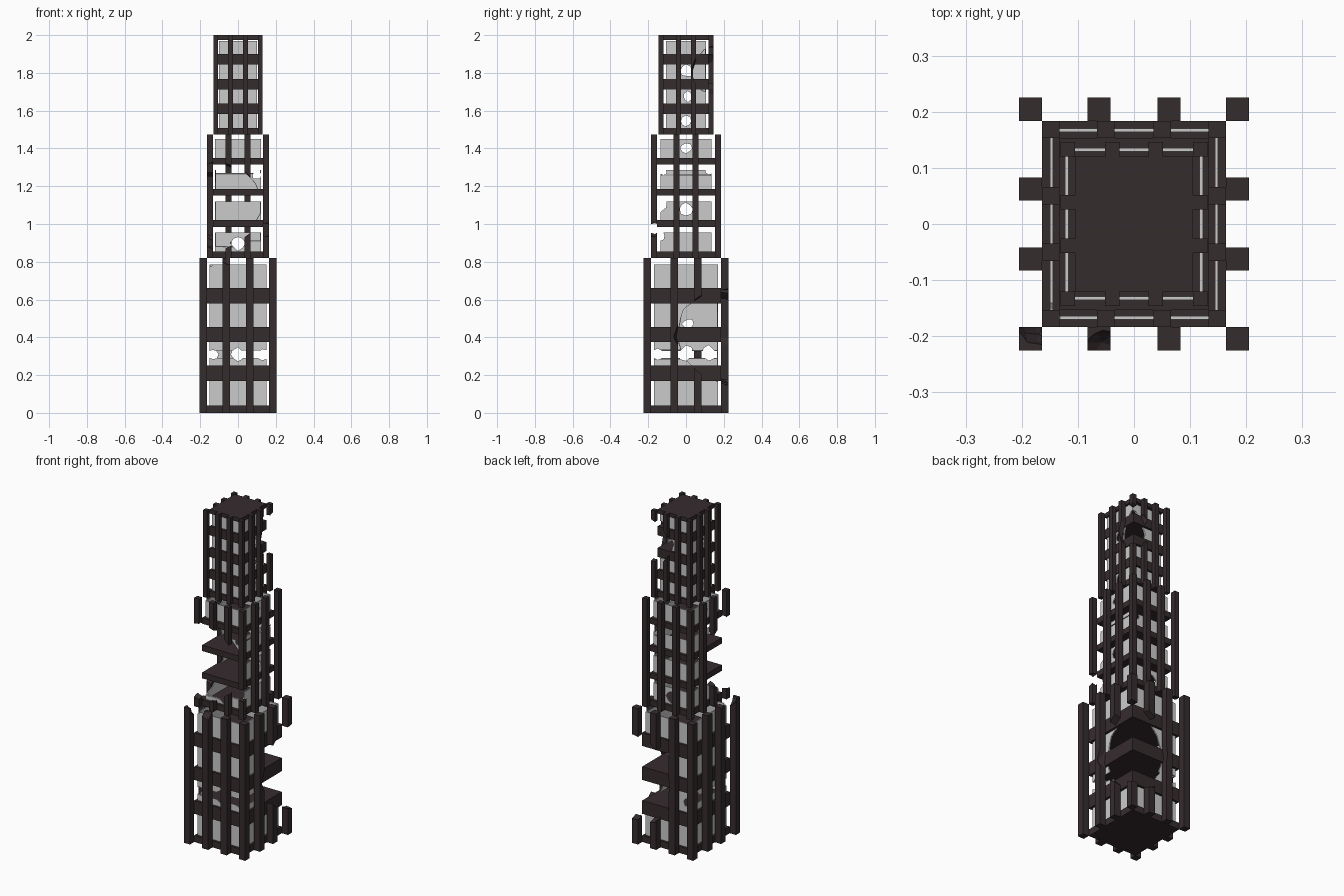
import bpy, bmesh, math, random
from mathutils import Vector

if "Cube" in bpy.data.objects:
    bpy.data.objects.remove(bpy.data.objects["Cube"])

random.seed(4)


def material(name, rgb):
    m = bpy.data.materials.new(name)
    m.diffuse_color = (*rgb, 1)
    m.use_nodes = True
    m.node_tree.nodes["Principled BSDF"].inputs["Base Color"].default_value = m.diffuse_color
    return m


FRAME = material("charred brown", (0.036, 0.025, 0.027))
GLASS = material("pale glass", (0.6, 0.6, 0.6))


def make_object(name, bm, mat=None):
    bmesh.ops.recalc_face_normals(bm, faces=bm.faces)
    me = bpy.data.meshes.new(name)
    bm.to_mesh(me)
    bm.free()
    ob = bpy.data.objects.new(name, me)
    bpy.context.collection.objects.link(ob)
    if mat:
        me.materials.append(mat)
    return ob


def add_box(bm, x0, x1, y0, y1, z0, z1):
    vs = bmesh.ops.create_cube(bm, size=1)["verts"]
    for v in vs:
        v.co = Vector(((x0 + x1) / 2 + v.co.x * (x1 - x0),
                       (y0 + y1) / 2 + v.co.y * (y1 - y0),
                       (z0 + z1) / 2 + v.co.z * (z1 - z0)))


def add_glass(bm, gx, gy, z0, z1, t=0.003):
    # thin rectangular tube of glass
    rings = [[bm.verts.new((sx * (gx + d), sy * (gy + d), z))
              for sx, sy in ((-1, -1), (1, -1), (1, 1), (-1, 1))]
             for d, z in ((t, z0), (t, z1), (-t, z1), (-t, z0))]
    for k in range(4):
        a, b = rings[k], rings[(k + 1) % 4]
        for i in range(4):
            j = (i + 1) % 4
            bm.faces.new((a[i], a[j], b[j], b[i]))


def blast(center, r, subdiv=2):
    # jagged ball used to break columns and glass
    bm = bmesh.new()
    bmesh.ops.create_icosphere(bm, subdivisions=subdiv, radius=1)
    for v in bm.verts:
        v.co = Vector(center) + v.co * r * random.uniform(0.9, 1.08)
    return make_object("blast_cutter", bm)


def shard_hole(axis, u, z, r):
    # jagged prism through the whole tower along x or y
    bm = bmesh.new()
    n = 8
    pts = []
    for i in range(n):
        a = 2 * math.pi * i / n
        d = r * random.uniform(0.75, 1.1)
        pts.append((u + d * math.cos(a), z + d * math.sin(a)))
    ends = []
    for s in (-0.5, 0.5):
        ends.append([bm.verts.new((p, s, q) if axis == 'y' else (s, p, q)) for p, q in pts])
        bm.faces.new(ends[-1])
    for i in range(n):
        j = (i + 1) % n
        bm.faces.new((ends[0][i], ends[0][j], ends[1][j], ends[1][i]))
    return make_object("hole_cutter", bm)


def carve(ob, cutters):
    mods = []
    for c in cutters:
        c.hide_render = True
        m = ob.modifiers.new("break", 'BOOLEAN')
        m.operation, m.solver, m.object = 'DIFFERENCE', 'EXACT', c
    dg = bpy.context.evaluated_depsgraph_get()
    dg.update()
    me = bpy.data.meshes.new_from_object(ob.evaluated_get(dg))
    ob.modifiers.clear()
    ob.data = me
    if not me.materials:
        me.materials.append(ob.active_material)


# Each tier: outer half sizes, column width, mid column offset, heights,
# floor slabs (z0, z1), glass half sizes, glass bays (z0, z1), damage
TIERS = [
    dict(name="lower", ox=0.205, oy=0.225, w=0.041, mid=0.062, z=(0, 0.82),
         slabs=[(0, 0.04)] + [(0.17 + 0.205 * i, 0.25 + 0.205 * i) for i in range(3)],
         gx=0.147, gy=0.167,
         bays=[(0.04, 0.17)] + [(0.25 + 0.205 * i, 0.375 + 0.205 * i) for i in range(3)],
         blasts=[((0.2, 0.22, 0.40), 0.27), ((-0.16, -0.17, 0.82), 0.05),
                 ((-0.05, -0.235, 0.83), 0.05)],
         holes=[('y', -0.135, 0.31, 0.03), ('y', 0, 0.31, 0.035), ('y', 0.13, 0.31, 0.03),
                ('x', -0.15, 0.31, 0.03), ('x', 0, 0.315, 0.04), ('x', 0.12, 0.315, 0.04),
                ('x', 0.01, 0.47, 0.03)]),
    dict(name="middle", ox=0.164, oy=0.184, w=0.031, mid=0.05, z=(0.82, 1.475),
         slabs=[(0.82 + 0.165 * i, 0.855 + 0.165 * i) for i in range(4)],
         gx=0.120, gy=0.132,
         bays=[(0.855 + 0.165 * i, 0.955 + 0.165 * i) for i in range(4)],
         blasts=[((-0.1, -0.19, 1.1), 0.235), ((0.15, -0.17, 0.97), 0.04)],
         holes=[('y', 0, 0.9, 0.04), ('y', 0.1, 1.26, 0.025), ('x', -0.14, 0.94, 0.03),
                ('x', 0, 1.08, 0.035), ('x', -0.12, 1.28, 0.02), ('x', 0.12, 1.28, 0.02),
                ('x', 0, 1.4, 0.03)]),
    dict(name="upper", ox=0.131, oy=0.146, w=0.026, mid=0.039, z=(1.475, 2.0),
         slabs=[(1.475, 1.507)] + [(1.582 + 0.131 * i, 1.637 + 0.131 * i) for i in range(3)]
         + [(1.975, 2.0)],
         gx=0.097, gy=0.103,
         bays=[(1.507, 1.582), (1.637, 1.713), (1.768, 1.844), (1.899, 1.97)],
         blasts=[((0.13, 0.145, 1.81), 0.125)],
         holes=[('x', 0, 1.545, 0.028), ('x', 0.01, 1.675, 0.028), ('x', 0, 1.81, 0.034)]),
]

for t in TIERS:
    ox, oy, w, m, (z0, z1) = t["ox"], t["oy"], t["w"], t["mid"], t["z"]

    # floor slabs
    bm = bmesh.new()
    for a, b in t["slabs"]:
        add_box(bm, -ox + w, ox - w, -oy + w, oy - w, a, b)
    make_object(t["name"] + "_floor_slabs", bm, FRAME)

    # twelve outer columns: four corners and two per side
    cx, cy = ox - w / 2, oy - w / 2
    spots = [(sx * cx, sy * cy) for sx in (-1, 1) for sy in (-1, 1)]
    spots += [(u, s * cy) for u in (-m, m) for s in (-1, 1)]
    spots += [(s * cx, u) for u in (-m, m) for s in (-1, 1)]
    bm = bmesh.new()
    for x, y in spots:
        add_box(bm, x - w / 2, x + w / 2, y - w / 2, y + w / 2, z0, z1)
    columns = make_object(t["name"] + "_columns", bm, FRAME)

    # window glass tubes between the floors
    bm = bmesh.new()
    for a, b in t["bays"]:
        add_glass(bm, t["gx"], t["gy"], a, b)
    glass = make_object(t["name"] + "_glass", bm, GLASS)

    # break damage into columns and glass
    blasts = [blast(c, r) for c, r in t["blasts"]]
    holes = [shard_hole(*h) for h in t["holes"]]
    carve(columns, blasts)
    carve(glass, blasts + holes)
    for c in blasts + holes:
        bpy.data.objects.remove(c)
